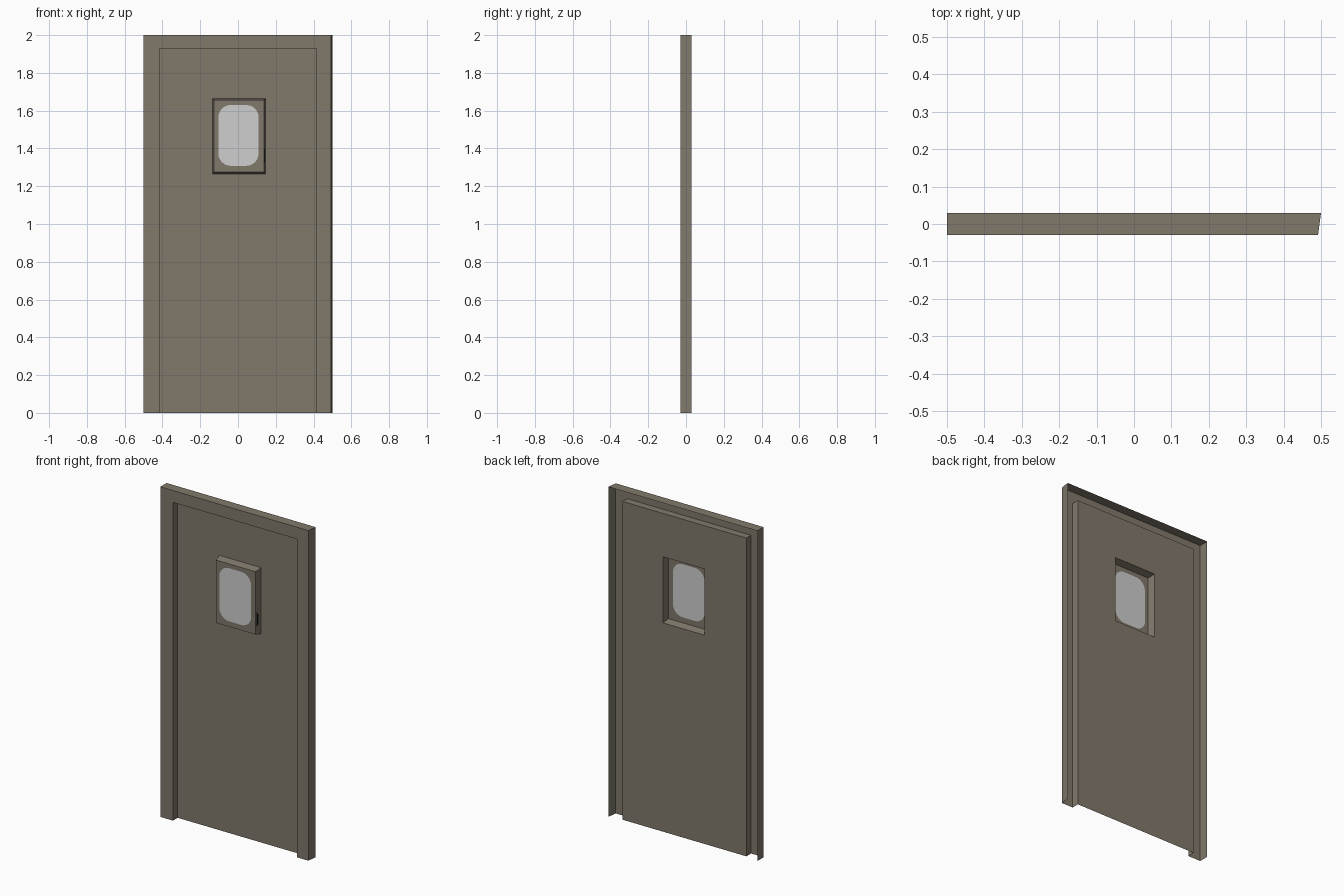
import bpy, bmesh, math

cube = bpy.data.objects.get("Cube")
if cube:
    bpy.data.objects.remove(cube)


def make_material(name, rgb):
    mat = bpy.data.materials.new(name)
    mat.use_nodes = True
    color = (*rgb, 1)
    mat.diffuse_color = color
    bsdf = mat.node_tree.nodes["Principled BSDF"]
    bsdf.inputs["Base Color"].default_value = color
    bsdf.inputs["Roughness"].default_value = 0.8
    return mat


paint = make_material("taupe paint", (0.22, 0.19, 0.145))
pane = make_material("pale glass", (0.62, 0.62, 0.62))
dark = make_material("black seal", (0.005, 0.005, 0.005))


def make_object(name, bm, mat):
    mesh = bpy.data.meshes.new(name)
    bm.to_mesh(mesh)
    bm.free()
    mesh.materials.append(mat)
    obj = bpy.data.objects.new(name, mesh)
    bpy.context.collection.objects.link(obj)
    return obj


def loop(bm, x0, x1, z0, z1, y):
    """Rectangle corners, clockwise from the lower -x corner."""
    corners = [(x0, z0), (x0, z1), (x1, z1), (x1, z0)]
    return [bm.verts.new((x, y, z)) for x, z in corners]


def bridge(bm, a, b, closed):
    n = len(a)
    for i in range(n if closed else n - 1):
        j = (i + 1) % n
        bm.faces.new((a[i], b[i], b[j], a[j]))


FRONT, PANEL, BACK = -0.03, 0.015, 0.03

# Folded sheet frame, open at the bottom: outer wall, front face, inner return
bm = bmesh.new()
rims = [loop(bm, -0.5, 0.5, 0, 2, BACK),
        loop(bm, -0.5, 0.492, 0, 2, FRONT),
        loop(bm, -0.415, 0.415, 0, 1.928, FRONT),
        loop(bm, -0.415, 0.415, 0, 1.928, PANEL)]
for a, b in zip(rims, rims[1:]):
    bridge(bm, a, b, False)
make_object("door_frame", bm, paint)

# Recessed door leaf with the window box standing forward from it
bm = bmesh.new()
leaf = loop(bm, -0.415, 0.415, 0, 1.928, PANEL)
base = loop(bm, -0.135, 0.145, 1.265, 1.665, PANEL)
face = loop(bm, -0.127, 0.138, 1.275, 1.656, FRONT)
bridge(bm, leaf, base, True)
bridge(bm, base, face, True)


def rounded_corners(x0, x1, z0, z1, r, steps=6):
    """Four arcs of (x, z), in the same order as loop()."""
    centers = [(x0 + r, z0 + r), (x0 + r, z1 - r), (x1 - r, z1 - r), (x1 - r, z0 + r)]
    arcs = []
    for i, (cx, cz) in enumerate(centers):
        start = math.radians(270 - 90 * i)
        arcs.append([(cx + r * math.cos(start - math.pi / 2 * k / steps),
                      cz + r * math.sin(start - math.pi / 2 * k / steps))
                     for k in range(steps + 1)])
    return arcs


# Window surround, fanned from each corner to the rounded opening
arcs = [[bm.verts.new((x, FRONT, z)) for x, z in arc]
        for arc in rounded_corners(-0.104, 0.109, 1.308, 1.63, 0.065)]
for i in range(4):
    j = (i + 1) % 4
    for p, q in zip(arcs[i], arcs[i][1:]):
        bm.faces.new((face[i], p, q))
    bm.faces.new((face[i], arcs[i][-1], arcs[j][0], face[j]))
bmesh.ops.recalc_face_normals(bm, faces=bm.faces)
make_object("door_leaf", bm, paint)

# Glass filling the opening
bm = bmesh.new()
outline = [bm.verts.new(v) for v in
           [(x, FRONT, z) for arc in rounded_corners(-0.104, 0.109, 1.308, 1.63, 0.065)
            for x, z in arc]]
glass = bm.faces.new(outline)
glass.normal_update()
if glass.normal.y > 0:
    glass.normal_flip()
make_object("window_glass", bm, pane)

# Small dark seal on the side of the window box
bm = bmesh.new()
seal = [(-0.022, 1.32), (-0.022, 1.41), (-0.008, 1.39), (-0.008, 1.33)]
verts = []
for y, z in seal:
    wall = 0.138 + 0.007 * (y - FRONT) / (PANEL - FRONT)
    verts.append(bm.verts.new((wall + 0.001, y, z)))
bm.faces.new(verts)
make_object("window_seal", bm, dark)
